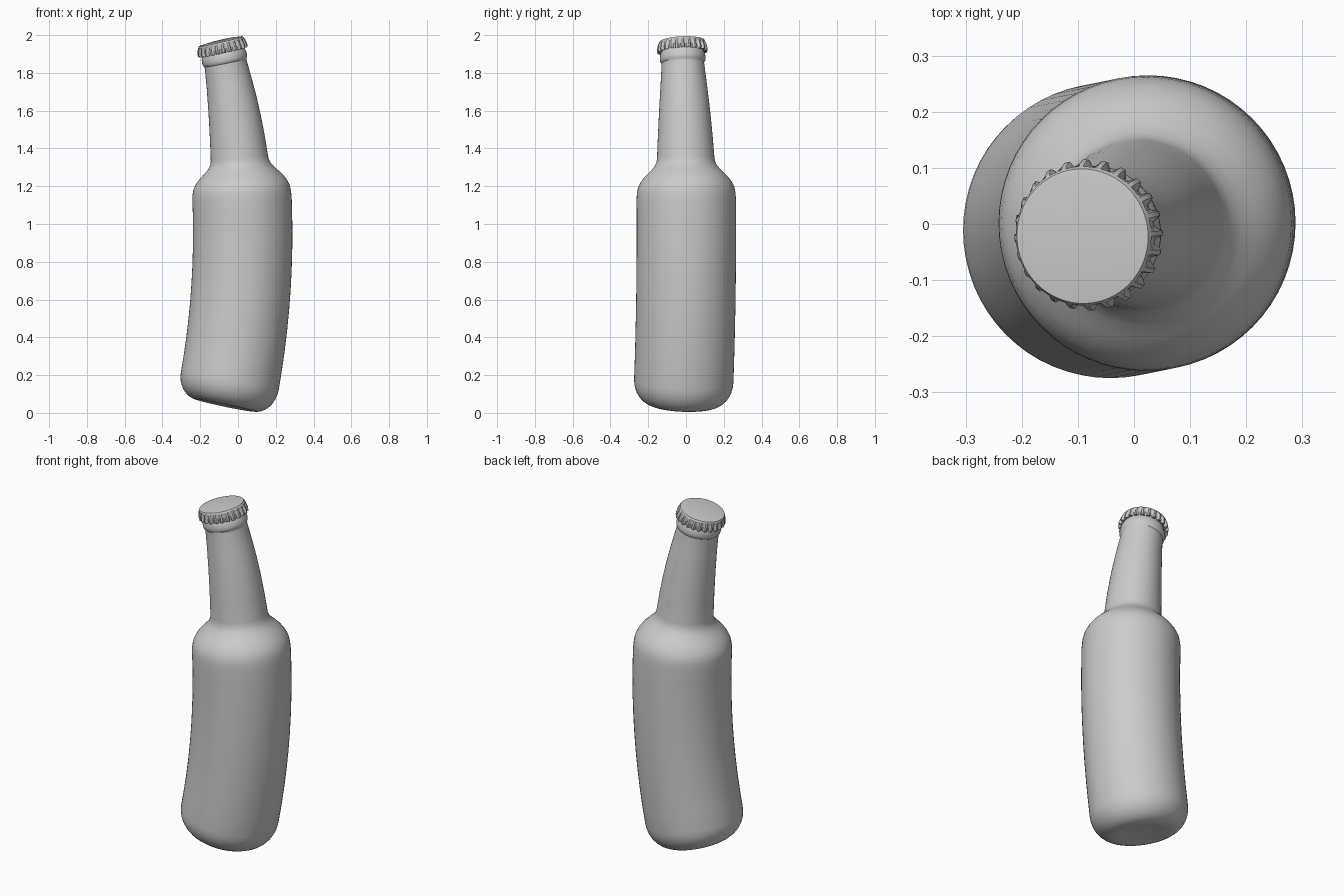
import bpy, bmesh, math

if "Cube" in bpy.data.objects:
    bpy.data.objects.remove(bpy.data.objects["Cube"], do_unlink=True)

BEND_R, BEND_Z, BEND_ANGLE = 4.4, 0.95, 0.2
TEETH = 24


def material(name, value):
    mat = bpy.data.materials.new(name)
    mat.use_nodes = True
    colour = (value, value, value, 1)
    mat.diffuse_color = colour
    mat.node_tree.nodes["Principled BSDF"].inputs["Base Color"].default_value = colour
    return mat


def bend(r, angle, s):
    """Place a point of the straight bottle on the curved one."""
    dx, dy = -math.cos(BEND_ANGLE), -math.sin(BEND_ANGLE)
    x, y = r * math.cos(angle), r * math.sin(angle)
    along, across = x * dx + y * dy, y * dx - x * dy
    turn = (s - BEND_Z) / BEND_R
    u = BEND_R - (BEND_R - along) * math.cos(turn)
    z = BEND_Z + (BEND_R - along) * math.sin(turn)
    return (0.025 + u * dx - across * dy, 0.002 + u * dy + across * dx, z)


def lathe(name, profile, segments, mat, sharp, flute=None):
    """Spin (radius, height) pairs; a zero radius closes the end."""
    bm = bmesh.new()
    rings = []
    for row, (r, s) in enumerate(profile):
        ring = []
        for i in range(1 if r == 0 else segments):
            angle = math.tau * i / segments
            extra = flute(row, i) if flute else 0
            ring.append(bm.verts.new(bend(r + extra, angle, s)))
        rings.append(ring)
    for low, high in zip(rings, rings[1:]):
        for i in range(segments):
            corners = []
            for v in (low[i % len(low)], low[(i + 1) % len(low)],
                      high[(i + 1) % len(high)], high[i % len(high)]):
                if v not in corners:
                    corners.append(v)
            bm.faces.new(corners)
    bmesh.ops.recalc_face_normals(bm, faces=bm.faces)
    mesh = bpy.data.meshes.new(name)
    bm.to_mesh(mesh)
    bm.free()
    obj = bpy.data.objects.new(name, mesh)
    bpy.context.collection.objects.link(obj)
    mesh.materials.append(mat)
    bpy.ops.object.select_all(action="DESELECT")
    obj.select_set(True)
    bpy.context.view_layer.objects.active = obj
    bpy.ops.object.shade_smooth_by_angle(angle=math.radians(sharp))
    return obj


grey = material("plain grey", 0.6)

# Base with a shallow dent, then a rounded heel
profile = [(0, 0.045), (0.08, 0.042), (0.13, 0.034)]
for k in range(9):
    t = math.radians(11.25 * k)
    profile.append((0.153 + 0.11 * math.sin(t), 0.165 - 0.133 * math.cos(t)))
# Straight body
profile += [(0.263, 0.165 + 0.1 * k) for k in range(1, 10)]
# Shoulder, neck and lip collar
profile += [(0.263, 1.13), (0.261, 1.165), (0.255, 1.195), (0.243, 1.22),
            (0.225, 1.245), (0.203, 1.268), (0.18, 1.29), (0.164, 1.31),
            (0.155, 1.33), (0.152, 1.35), (0.146, 1.45), (0.139, 1.55),
            (0.131, 1.65), (0.122, 1.75), (0.113, 1.85), (0.113, 1.86),
            (0.119, 1.867), (0.121, 1.88), (0.12, 1.9), (0.115, 1.915),
            (0.11, 1.93), (0, 1.93)]
lathe("bottle", profile, 64, grey, 40)


# Crimped cap: the flutes deepen toward the rim
def crimp(row, i):
    depth = (0, 0.007, 0.007, 0.004, 0, 0, 0, 0)[row]
    return depth if i % 4 in (0, 1) else -depth


cap = [(0.112, 1.925), (0.126, 1.917), (0.128, 1.93), (0.125, 1.957),
       (0.124, 1.968), (0.12, 1.976), (0.075, 1.981), (0, 1.982)]
lathe("bottle_cap", cap, TEETH * 4, grey, 30, crimp)
